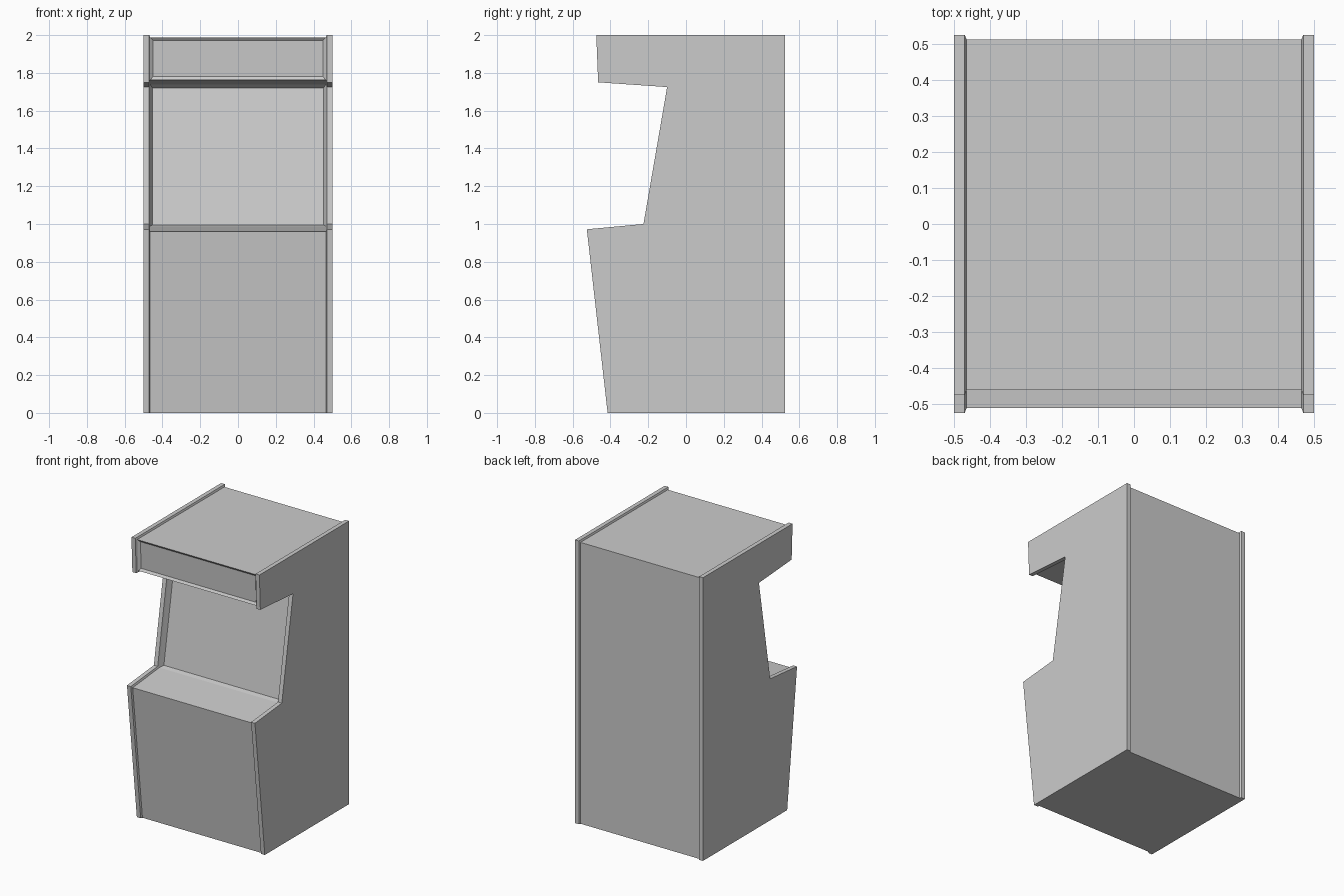
import bpy, bmesh

if "Cube" in bpy.data.objects:
    bpy.data.objects.remove(bpy.data.objects["Cube"])

# Outer side silhouette (y, z) and the slightly sunken profile between the side panels
SIDE = [(-0.415, 0), (-0.525, 0.972), (-0.225, 1.0), (-0.10, 1.725),
        (-0.465, 1.75), (-0.475, 2.0), (0.525, 2.0), (0.525, 0)]
CORE = [(-0.402, 0), (-0.511, 0.96), (-0.213, 0.988), (-0.084, 1.738),
        (-0.45, 1.763), (-0.461, 1.987), (0.513, 1.987), (0.513, 0)]
SCREEN_EDGE, MARQUEE_EDGE = 2, 4

bm = bmesh.new()


def ring(x, profile):
    return [bm.verts.new((x, y, z)) for y, z in profile]


# Loft across the width: side panel, sunken core, side panel
rings = [ring(x, p) for x, p in ((-0.5, SIDE), (-0.47, SIDE), (-0.465, CORE),
                                 (0.465, CORE), (0.47, SIDE), (0.5, SIDE))]
core_faces = []
n = len(SIDE)
for k, (a, b) in enumerate(zip(rings, rings[1:])):
    for i in range(n):
        j = (i + 1) % n
        f = bm.faces.new((a[i], b[i], b[j], a[j]))
        if k == 2:
            core_faces.append(f)
bm.faces.new(rings[0])
bm.faces.new(rings[-1][::-1])
bmesh.ops.recalc_face_normals(bm, faces=bm.faces[:])

# Recessed screen and marquee
for edge, thickness, depth in ((SCREEN_EDGE, 0.013, -0.03), (MARQUEE_EDGE, 0.016, -0.012)):
    bmesh.ops.inset_individual(bm, faces=[core_faces[edge]], thickness=thickness,
                               depth=depth, use_even_offset=True)

mesh = bpy.data.meshes.new("arcade_cabinet")
bm.to_mesh(mesh)
bm.free()
cabinet = bpy.data.objects.new("arcade_cabinet", mesh)
bpy.context.collection.objects.link(cabinet)
